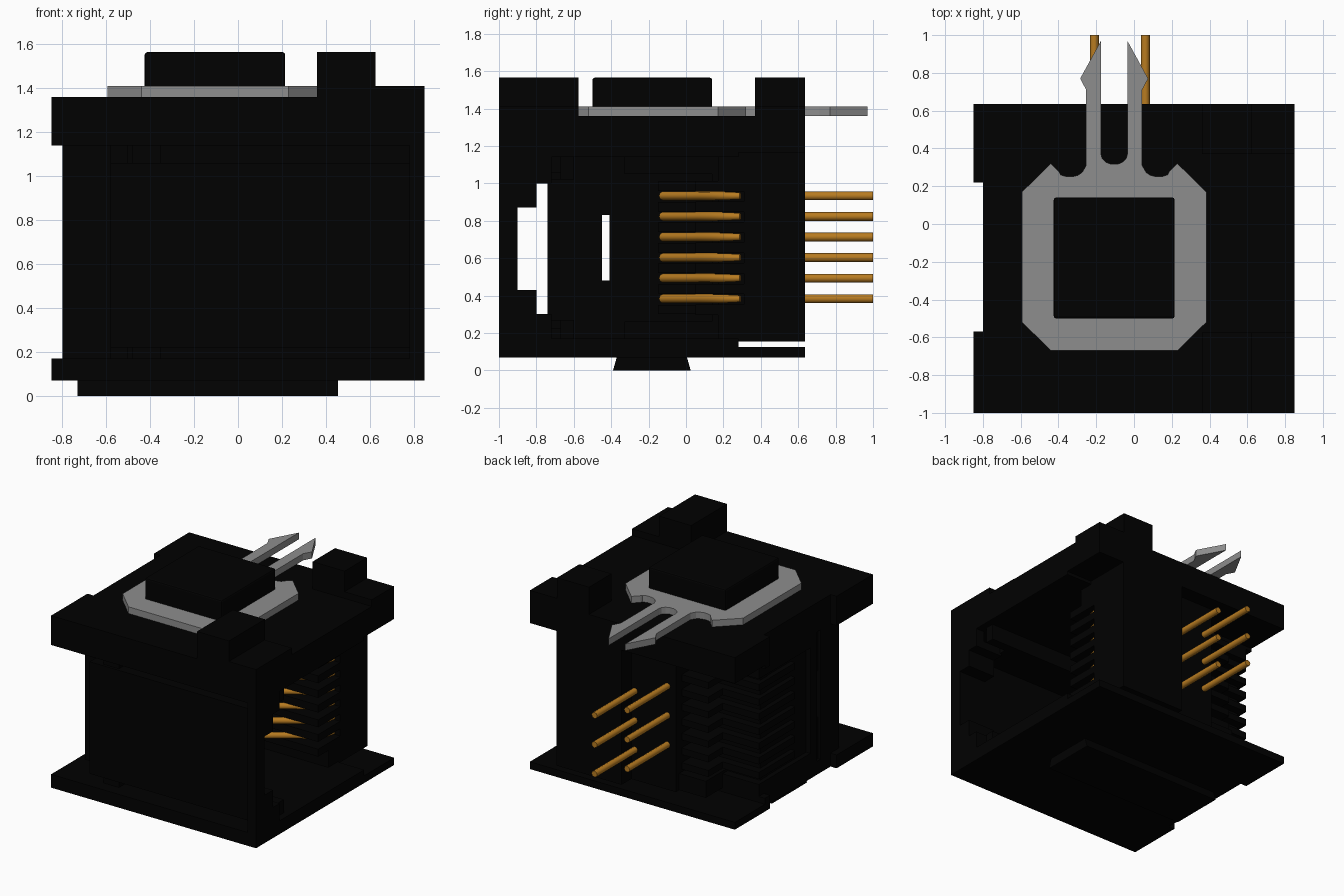
import bpy, bmesh, math
from mathutils import Vector

cube = bpy.data.objects.get("Cube")
if cube:
    bpy.data.objects.remove(cube, do_unlink=True)


def material(name, rgb):
    m = bpy.data.materials.new(name)
    m.use_nodes = True
    m.diffuse_color = (*rgb, 1)
    m.node_tree.nodes["Principled BSDF"].inputs["Base Color"].default_value = (*rgb, 1)
    return m


BLACK = material("black plastic", (0.0003, 0.0003, 0.0003))
GREY = material("grey metal", (0.27, 0.27, 0.27))
GOLD = material("gold contact", (0.48, 0.20, 0.015))


def finish(name, bm, mat):
    bmesh.ops.recalc_face_normals(bm, faces=bm.faces)
    me = bpy.data.meshes.new(name)
    bm.to_mesh(me)
    bm.free()
    me.materials.append(mat)
    ob = bpy.data.objects.new(name, me)
    bpy.context.collection.objects.link(ob)
    return ob


def boxes(name, specs, mat=BLACK):
    """Boxes given as (x0, x1, y0, y1, z0, z1), joined in one part."""
    bm = bmesh.new()
    for x0, x1, y0, y1, z0, z1 in specs:
        vs = bmesh.ops.create_cube(bm, size=1)["verts"]
        for v in vs:
            v.co = Vector((x1 if v.co.x > 0 else x0,
                           y1 if v.co.y > 0 else y0,
                           z1 if v.co.z > 0 else z0))
    return finish(name, bm, mat)


def prism(name, points, axis, lo, hi, mat=BLACK):
    """Extrude a closed profile: (x, y) along Z or (y, z) along X."""
    place = (lambda a, b: (a, b, lo)) if axis == 'Z' else (lambda a, b: (lo, a, b))
    bm = bmesh.new()
    face = bm.faces.new([bm.verts.new(place(*p)) for p in points])
    ext = bmesh.ops.extrude_face_region(bm, geom=[face])["geom"]
    move = Vector((0, 0, hi - lo)) if axis == 'Z' else Vector((hi - lo, 0, 0))
    bmesh.ops.translate(bm, vec=move, verts=[e for e in ext if isinstance(e, bmesh.types.BMVert)])
    return finish(name, bm, mat)


def rod(name, points, radius):
    """Round gold wire along a path of (x, y, z, thickness factor)."""
    cu = bpy.data.curves.new(name, 'CURVE')
    cu.dimensions = '3D'
    cu.bevel_depth = radius
    cu.bevel_resolution = 2
    cu.use_fill_caps = True
    sp = cu.splines.new('POLY')
    sp.points.add(len(points) - 1)
    for p, (x, y, z, thick) in zip(sp.points, points):
        p.co = (x, y, z, 1)
        p.radius = thick
    cu.materials.append(GOLD)
    ob = bpy.data.objects.new(name, cu)
    bpy.context.collection.objects.link(ob)
    bpy.ops.object.select_all(action='DESELECT')
    ob.select_set(True)
    bpy.context.view_layer.objects.active = ob
    bpy.ops.object.convert(target='MESH')
    bpy.ops.object.shade_smooth_by_angle(angle=math.radians(50))


# Top and bottom plates share an outline with a shallow notch on the -x edge
def plate_outline(y_end):
    return [(-.85, -1), (.85, -1), (.85, y_end), (-.85, y_end),
            (-.85, .22), (-.80, .22), (-.80, -.57), (-.85, -.57)]


prism("top_plate", plate_outline(.635), 'Z', 1.165, 1.36)
prism("top_plate_lip", plate_outline(.28), 'Z', 1.14, 1.165)
prism("bottom_plate", plate_outline(.635), 'Z', .07, .125)
prism("bottom_ledge", plate_outline(.28), 'Z', .125, .17)

# Keel under the bottom plate
prism("bottom_key", [(-.39, 0), (.025, 0), (.005, .07), (-.37, .07)], 'X', -.73, .455)

# Stepped latch opening framing the mouth, thicker behind the face
def latch_frame(y_out, z_lo, z_hi):
    return [(y_out, z_lo), (-.72, z_lo), (-.72, .30), (-.80, .30), (-.80, .43), (-.90, .43),
            (-.90, .87), (-.80, .87), (-.80, 1.0), (-.72, 1.0), (-.72, z_hi), (y_out, z_hi)]


prism("mouth_frame", latch_frame(-1, .17, 1.14), 'X', .78, .85)
prism("inner_frame", latch_frame(-.93, .22, 1.06), 'X', .62, .79)

# Thin latch cover with a lip above and below
prism("latch_cover", [(-.93, .22), (-.64, .22), (-.64, .27), (-.90, .27),
                      (-.90, 1.02), (-.64, 1.02), (-.64, 1.06), (-.93, 1.06)], 'X', -.58, .63)
boxes("latch_ribs", [(-.48, -.35, -.91, -.64, .17, .23), (-.48, -.35, -.91, -.64, 1.05, 1.14)])

# Shell side walls above and below the latch cover
boxes("side_walls", [(-.80, .80, -.67, -.60, .17, .27), (-.80, .80, -.67, -.60, 1.02, 1.14)])

# Inner wall at -x, with a narrow slit
boxes("rear_wall", [
    (-.58, -.50, -.74, -.45, .17, 1.165),
    (-.80, -.58, -.67, -.45, .17, 1.165),
    (-.78, -.50, -.45, -.41, .17, .48),
    (-.78, -.50, -.45, -.41, .83, 1.165),
    (-.80, -.50, -.41, -.33, .17, 1.165),
    (-.765, -.50, -.33, .22, .17, 1.165)])

# Contact carrier, pin wall and foot along the back
boxes("contact_carrier", [
    (.09, .63, .31, .635, .155, 1.165),
    (.09, .63, .17, .31, .155, .33),
    (.09, .63, .17, .31, .98, 1.165),
    (-.28, .09, .17, .52, .155, 1.165),
    (-.77, -.28, .14, .22, .155, 1.165),
    (-.50, -.28, .20, .48, .155, .28)])

# Comb slats in the mouth and around the outer back corner
heights = [.325 + .11 * i for i in range(7)]
boxes("mouth_comb", [(.15, .63, .05, .32, z - .028, z + .028) for z in heights])
boxes("corner_comb", [(-.80, -.28, -.15, .28, z - .025, z + .025) for z in heights]
      + [(-.50, -.28, .20, .45, z - .025, z + .025) for z in heights])
boxes("corner_caps", [(-.80, -.28, -.33, .28, .155, .26), (-.80, -.28, -.33, .28, 1.05, 1.165)])

# Six contacts in the comb slots and six staggered pins at the back
for i in range(6):
    z = .383 + .11 * i
    rod(f"contact_{i + 1}", [(.59, .29, z, .75), (.57, .22, z, .9), (.49, .14, z, 1),
                             (.39, .08, z, 1), (.29, .01, z, 1), (.11, -.125, z, 1)], .024)
    x = .06 if i % 2 == 0 else -.21
    rod(f"back_pin_{i + 1}", [(x, .40, z, 1), (x, 1.0, z, 1)], .0235)

# Raised cap on top, softly bevelled
cap = boxes("top_cap", [(-.425, .215, -.50, .14, 1.34, 1.565)])
bev = cap.modifiers.new("soft_edges", 'BEVEL')
bev.width = .012
bev.segments = 2

# Tall posts with low shoulders on both corners of the mouth side
for name, y0, y1 in (("front_post", -1, -.575), ("back_post", .37, .635)):
    boxes(name, [(.36, .625, y0, y1, 1.35, 1.565), (.62, .85, y0, y1, 1.35, 1.41)])

# Grey spring clip: half outline mirrored about its centre line
CX = -.105
half = [(.335, -.67), (.488, -.52), (.488, .17), (.335, .32), (.29, .275)]
half += [(.235 + .075 * math.cos(a), .295 + .045 * math.sin(a))
         for a in (math.radians(d) for d in (-50, -75, -100, -125, -150))]
half += [(.148, .31), (.148, .71), (.18, .77), (.07, .97), (.07, .37)]
half += [(.07 * math.cos(a), .37 - .055 * math.sin(a))
         for a in (math.radians(d) for d in (25, 50, 75))]
outline = [(CX + x, y) for x, y in half] + [(CX - x, y) for x, y in reversed(half)]
prism("spring_clip", outline, 'Z', 1.36, 1.41, GREY)
